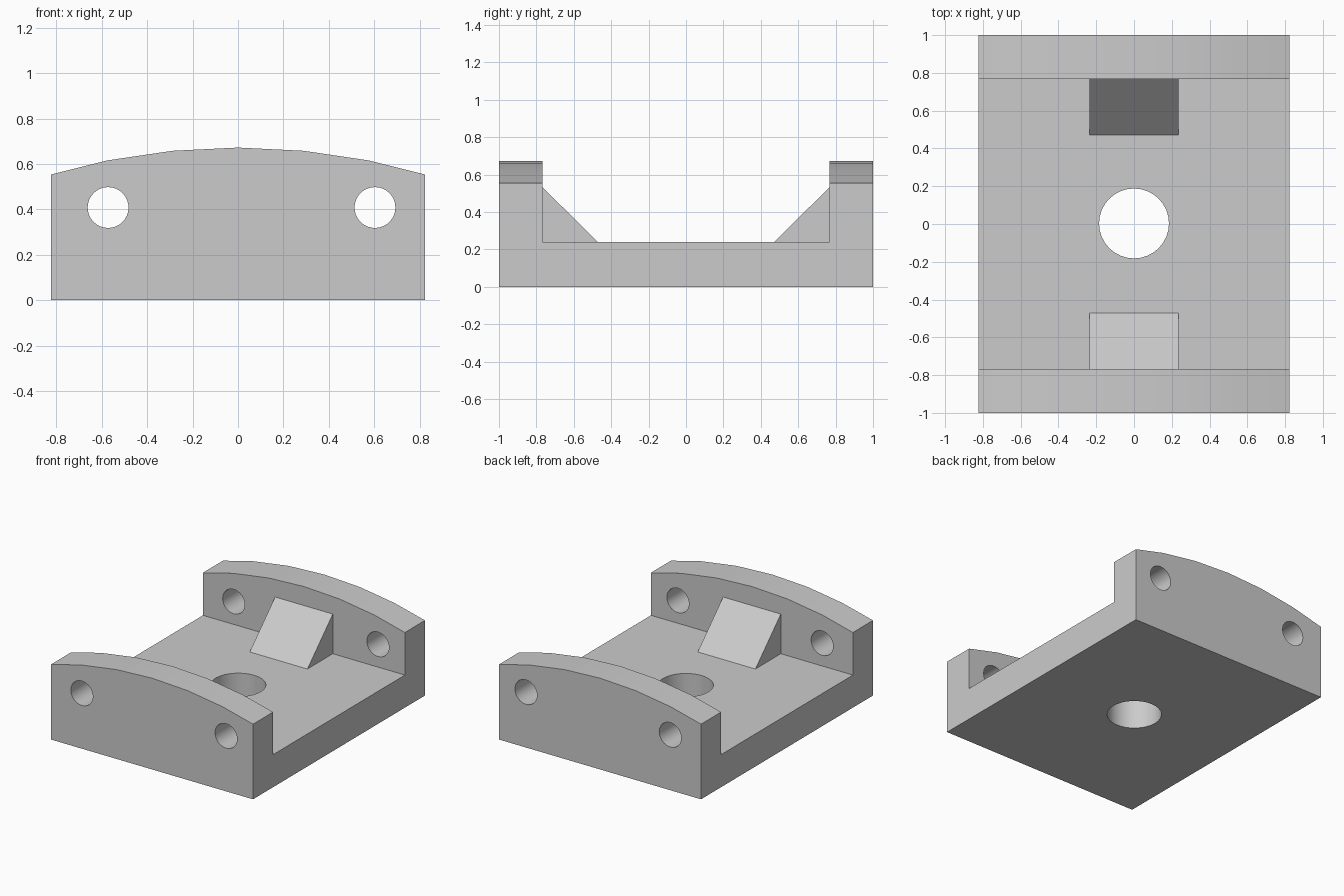
import bpy
import math

if "Cube" in bpy.data.objects:
    bpy.data.objects.remove(bpy.data.objects["Cube"], do_unlink=True)

HALF_X, HALF_Y = 0.8225, 1.0
FLOOR, WALL_Y, TOP = 0.24, 0.767, 0.672

grey = bpy.data.materials.new("plain grey")
grey.use_nodes = True
grey.diffuse_color = (0.6, 0.6, 0.6, 1)
grey.node_tree.nodes["Principled BSDF"].inputs["Base Color"].default_value = grey.diffuse_color


def prism(name, profile, half, axis):
    """Extrude a 2D profile symmetrically along x (y,z profile), y (x,z) or z (x,y)."""
    place = {"x": lambda a, b, t: (t, a, b),
             "y": lambda a, b, t: (a, t, b),
             "z": lambda a, b, t: (a, b, t)}[axis]
    n = len(profile)
    verts = [place(a, b, t) for t in (-half, half) for a, b in profile]
    faces = [tuple(range(n)), tuple(range(n, 2 * n))]
    faces += [(i, (i + 1) % n, (i + 1) % n + n, i + n) for i in range(n)]
    mesh = bpy.data.meshes.new(name)
    mesh.from_pydata(verts, [], faces)
    obj = bpy.data.objects.new(name, mesh)
    bpy.context.collection.objects.link(obj)
    mesh.materials.append(grey)
    # Make every face point outwards
    bpy.context.view_layer.objects.active = obj
    bpy.ops.object.select_all(action="DESELECT")
    obj.select_set(True)
    bpy.ops.object.mode_set(mode="EDIT")
    bpy.ops.mesh.select_all(action="SELECT")
    bpy.ops.mesh.normals_make_consistent(inside=False)
    bpy.ops.object.mode_set(mode="OBJECT")
    return obj


def circle(cx, cy, radius, sides):
    steps = [2 * math.pi * i / sides for i in range(sides)]
    return [(cx + radius * math.cos(t), cy + radius * math.sin(t)) for t in steps]


def combine(target, tool, operation):
    """Apply a boolean and remove its tool."""
    tool.hide_render = True
    mod = target.modifiers.new(operation.lower(), "BOOLEAN")
    mod.operation, mod.solver, mod.object = operation, "EXACT", tool
    bpy.context.view_layer.objects.active = target
    bpy.ops.object.modifier_apply(modifier=mod.name)
    bpy.data.objects.remove(tool, do_unlink=True)


# Floor plate with two end walls
channel = [(-HALF_Y, 0), (HALF_Y, 0), (HALF_Y, 1), (WALL_Y, 1), (WALL_Y, FLOOR),
           (-WALL_Y, FLOOR), (-WALL_Y, 1), (-HALF_Y, 1)]
bracket = prism("bracket", channel, HALF_X, "x")

# Shallow arched top on both walls
R = 2.95
combine(bracket, prism("arch_cutter", circle(0, TOP - R, R, 64), 1.2, "y"), "INTERSECT")

# Triangular braces, sunk slightly into floor and walls
for side in (-1, 1):
    brace = [(side * y, z) for y, z in
             ((0.472, FLOOR), (WALL_Y, 0.532), (0.85, 0.532), (0.85, 0.12), (0.472, 0.12))]
    combine(bracket, prism("brace", brace, 0.235, "x"), "UNION")

# Bolt holes through both walls, and the round hole in the floor
for x in (-0.572, 0.603):
    combine(bracket, prism("bolt_cutter", circle(x, 0.408, 0.09, 32), 1.2, "y"), "DIFFERENCE")
combine(bracket, prism("floor_cutter", circle(0, 0.003, 0.185, 32), 0.5, "z"), "DIFFERENCE")

bpy.ops.object.select_all(action="DESELECT")
bracket.select_set(True)
bpy.context.view_layer.objects.active = bracket
bpy.ops.object.shade_smooth_by_angle(angle=math.radians(30))
